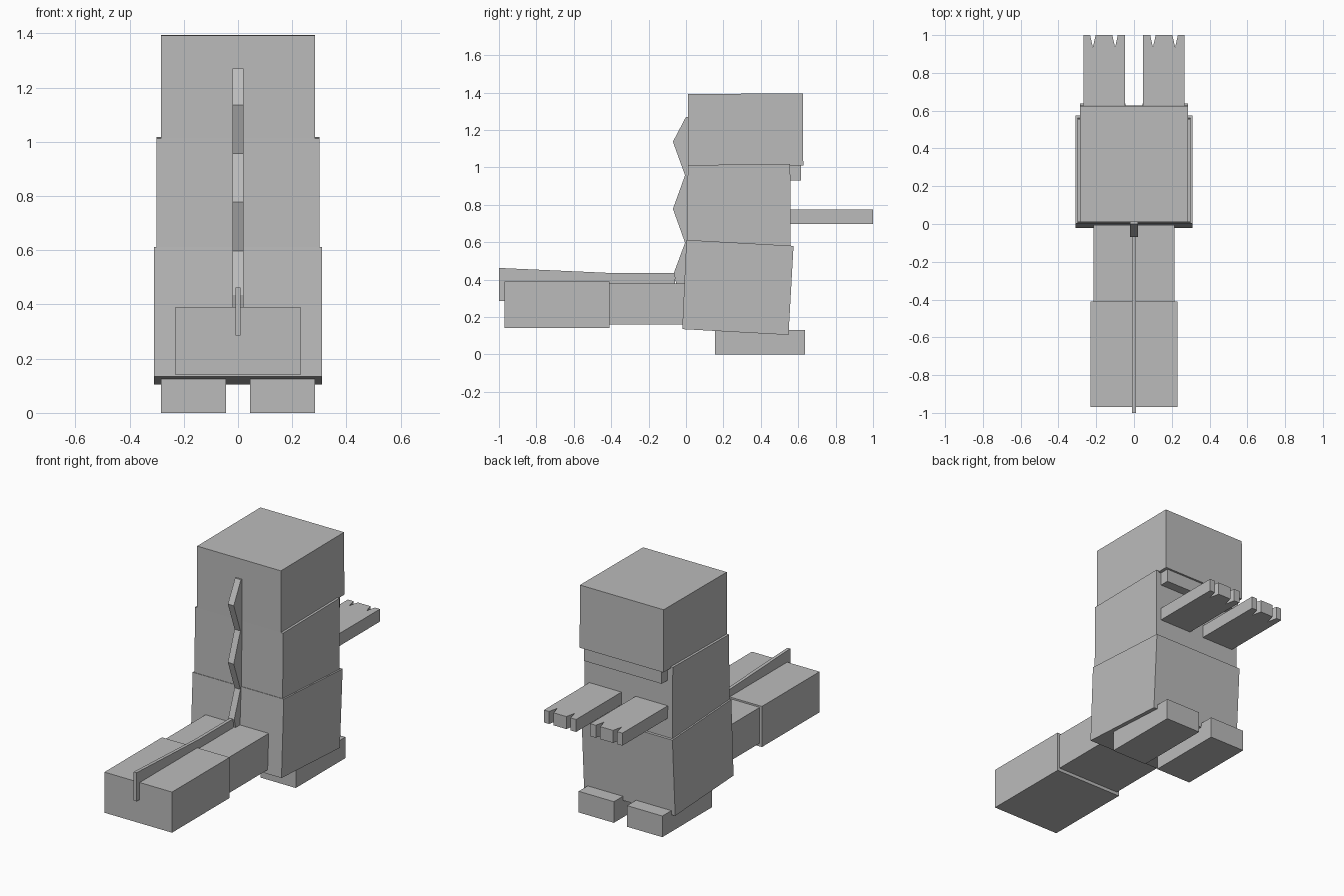
import bpy
import bmesh
from mathutils import Vector

cube = bpy.data.objects.get("Cube")
if cube:
    bpy.data.objects.remove(cube, do_unlink=True)

grey = bpy.data.materials.new("plain_grey")
grey.use_nodes = True
COLOUR = (0.5, 0.5, 0.5, 1)
grey.diffuse_color = COLOUR
grey.node_tree.nodes["Principled BSDF"].inputs["Base Color"].default_value = COLOUR


def prism(name, points, start, direction):
    """Extrude a closed outline, placed in 3D by start(a, b), along direction."""
    bm = bmesh.new()
    face = bm.faces.new([bm.verts.new(start(a, b)) for a, b in points])
    ext = bmesh.ops.extrude_face_region(bm, geom=[face])
    moved = [g for g in ext["geom"] if isinstance(g, bmesh.types.BMVert)]
    bmesh.ops.translate(bm, verts=moved, vec=Vector(direction))
    bmesh.ops.recalc_face_normals(bm, faces=bm.faces)
    mesh = bpy.data.meshes.new(name)
    bm.to_mesh(mesh)
    bm.free()
    mesh.materials.append(grey)
    obj = bpy.data.objects.new(name, mesh)
    bpy.context.collection.objects.link(obj)
    return obj


def side_profile(name, x0, x1, points):
    return prism(name, points, lambda y, z: (x0, y, z), (x1 - x0, 0, 0))


def box(name, x0, x1, y0, y1, z0, z1):
    return side_profile(name, x0, x1, [(y0, z0), (y1, z0), (y1, z1), (y0, z1)])


# Head and jaw
side_profile("head", -0.285, 0.285,
             [(0.01, 1.005), (0.627, 1.01), (0.625, 1.395), (0.01, 1.392)])
box("jaw", -0.265, 0.265, 0.1, 0.615, 0.93, 1.01)

# Stacked torso blocks, slightly tilted
side_profile("chest", -0.30, 0.30,
             [(0.005, 0.58), (0.56, 0.57), (0.557, 1.018), (0.01, 1.012)])
side_profile("belly", -0.31, 0.31,
             [(-0.02, 0.135), (0.548, 0.104), (0.575, 0.58), (0.002, 0.612)])

# Tail
box("tail_base", -0.215, 0.215, -0.41, 0.05, 0.16, 0.38)
box("tail_tip", -0.23, 0.23, -0.97, -0.41, 0.14, 0.39)

# Zigzag back ridge and tail fin
side_profile("back_ridge", -0.02, 0.02,
             [(0.012, 1.27), (0, 1.27), (-0.07, 1.137), (-0.005, 0.957),
              (-0.07, 0.778), (-0.005, 0.597), (-0.065, 0.435),
              (-0.05, 0.37), (0.012, 0.37)])
side_profile("tail_fin", -0.01, 0.01,
             [(-1, 0.285), (-1, 0.462), (-0.4, 0.435), (-0.06, 0.435),
              (-0.06, 0.33), (-0.95, 0.285)])

# Feet and clawed arms, one per side
hand = [(0.048, 0.5), (0.267, 0.5), (0.267, 1), (0.232, 1), (0.218, 0.935),
        (0.203, 1), (0.115, 1), (0.1, 0.935), (0.086, 1), (0.048, 1)]
for side, s in (("left", 1), ("right", -1)):
    box(side + "_foot", s * 0.045, s * 0.285, 0.155, 0.637, 0, 0.13)
    prism(side + "_arm", hand, lambda x, y: (s * x, y, 0.697), (0, 0, 0.077))
